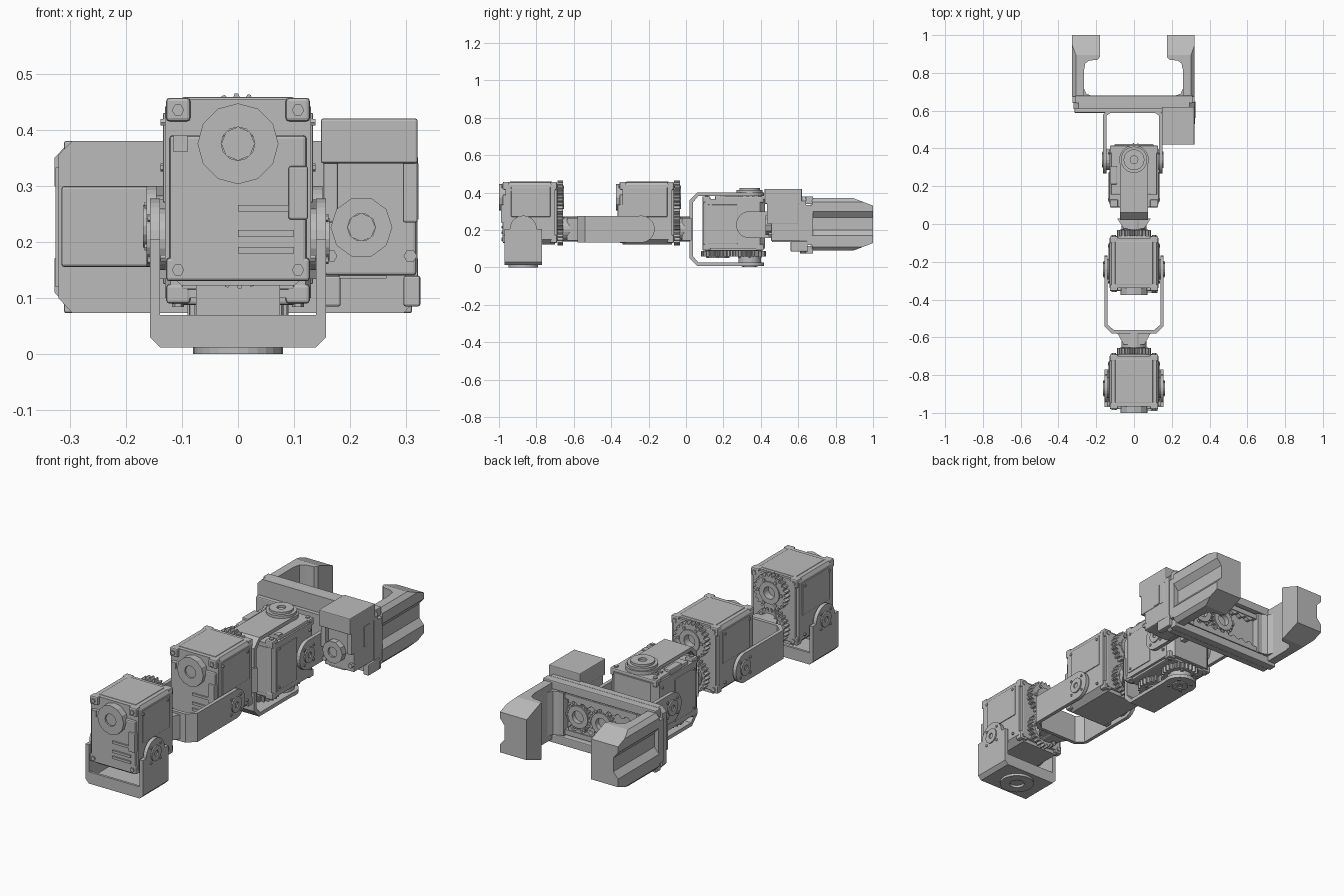
import bpy, bmesh, math
from mathutils import Matrix, Vector

cube = bpy.data.objects.get("Cube")
if cube:
    bpy.data.objects.remove(cube)

grey = bpy.data.materials.new("machined_grey")
grey.use_nodes = True
grey.diffuse_color = (0.5, 0.5, 0.5, 1)
grey.node_tree.nodes["Principled BSDF"].inputs["Base Color"].default_value = (0.5, 0.5, 0.5, 1)
HERE = Matrix.Identity(4)


def at(x, y, z):
    return Matrix.Translation((x, y, z))


def finish(name, bm, M=HERE, cuts=()):
    for co, no in cuts:
        geom = bm.verts[:] + bm.edges[:] + bm.faces[:]
        out = bmesh.ops.bisect_plane(bm, geom=geom, plane_co=co, plane_no=no, clear_outer=True)
        edges = [e for e in out["geom_cut"] if isinstance(e, bmesh.types.BMEdge)]
        bmesh.ops.holes_fill(bm, edges=edges)
    bmesh.ops.transform(bm, matrix=M, verts=bm.verts)
    bmesh.ops.recalc_face_normals(bm, faces=bm.faces)
    mesh = bpy.data.meshes.new(name)
    bm.to_mesh(mesh)
    bm.free()
    mesh.materials.append(grey)
    bpy.context.collection.objects.link(bpy.data.objects.new(name, mesh))


def box(name, x, y, z, M=HERE, bevel=0.0):
    bm = bmesh.new()
    bmesh.ops.create_cube(bm, size=1)
    for v in bm.verts:
        v.co = [lo + (c + 0.5) * (hi - lo) for c, (lo, hi) in zip(v.co, (x, y, z))]
    if bevel:
        bmesh.ops.bevel(bm, geom=bm.edges[:], offset=bevel, segments=2, profile=0.5, affect="EDGES")
    finish(name, bm, M)


def prism(name, outline, lo, hi, axis, M=HERE, hole=None, cuts=()):
    """Extrude an outline along an axis, with an optional matching hole outline."""
    put = {"x": lambda a, b, c: (c, a, b), "y": lambda a, b, c: (a, c, b), "z": lambda a, b, c: (a, b, c)}[axis]
    bm = bmesh.new()
    loops = [[[bm.verts.new(put(a, b, c)) for a, b in line] for c in (lo, hi)] for line in (outline, hole) if line]
    n = len(outline)
    for bottom, top in loops:
        for i in range(n):
            j = (i + 1) % n
            bm.faces.new((bottom[i], bottom[j], top[j], top[i]))
    for side in (0, 1):
        if hole:
            o, h = loops[0][side], loops[1][side]
            for i in range(n):
                j = (i + 1) % n
                bm.faces.new((o[i], o[j], h[j], h[i]))
        else:
            bm.faces.new(loops[0][side])
    finish(name, bm, M, cuts)


def circle(a, b, r, n):
    radii = r if isinstance(r, (list, tuple)) else [r]
    return [(a + radii[i % len(radii)] * math.cos(math.tau * i / n),
             b + radii[i % len(radii)] * math.sin(math.tau * i / n)) for i in range(n)]


def disc(name, a, b, r, lo, hi, axis, M=HERE, n=24, inner=0):
    prism(name, circle(a, b, r, n), lo, hi, axis, M, circle(a, b, inner, n) if inner else None)


def gear(name, a, b, r, lo, hi, M=HERE, teeth=24):
    prism(name, circle(a, b, (r, r, r - 0.012, r - 0.012), teeth * 4), lo, hi, "y", M,
          circle(a, b, 0.03, teeth * 4))
    disc(name + "_hub", a, b, 0.055, lo, hi + 0.006, "y", M, 20, 0.03)
    for i in range(6):
        t = math.tau * i / 6
        disc(name + "_bolt", a + 0.064 * math.cos(t), b + 0.064 * math.sin(t), 0.008, lo, hi + 0.006, "y", M, 6)


def servo(label, M, pivot, knob=True):
    """Geared servo, centred on its origin, knob towards -y and gears on +y."""
    prism(label + "_case", [(-.13, -.14), (-.1, -.168), (.1, -.168), (.13, -.14), (.13, .15),
                            (.12, .165), (-.12, .165), (-.13, .15)], -.13, .135, "y", M)
    box(label + "_front_cover", (-.122, .122), (-.145, -.125), (-.16, .1), M, 0.006)
    box(label + "_back_cover", (-.118, .118), (.13, .147), (-.15, .155), M, 0.006)
    box(label + "_top_plate", (-.1, .1), (-.11, .12), (.16, .168), M, 0.003)
    # recessed port frame and plugs on the front
    for z in (-.105, -.075, -.03):
        box(label + "_port_rib", (0, .1), (-.152, -.14), (z - .006, z + .006), M)
    box(label + "_port_side", (.09, .125), (-.155, -.12), (-.05, .045), M, 0.004)
    box(label + "_plug", (-.115, -.09), (-.15, -.12), (.07, .1), M)
    if knob:
        disc(label + "_knob", 0, .085, .072, -.165, -.12, "y", M, 12, .03)
        disc(label + "_knob_core", 0, .085, .03, -.158, -.12, "y", M, 8)
    for s in (-1, 1):
        # side panel, horn and corner clips
        box(label + "_side_panel", sorted((s * .125, s * .134)), (-.1, .11), (-.02, .14), M, 0.003)
        disc(label + "_horn", pivot, -.085, .055, *sorted((s * .12, s * .15)), "x", M, 20)
        for z in (-.14, .145):
            for y in (-.13, .125):
                box(label + "_corner_clip", sorted((s * .085, s * .128)), (y - .015, y + .02),
                    (z - .02, z + .022), M, 0.006)
                disc(label + "_corner_screw", s * .107, z, .011, y - .021, y + .026, "y", M, 6)
                disc(label + "_side_screw", y * .75, z * .85, .007, *sorted((s * .12, s * .138)), "x", M, 6)
    gear(label + "_drive_gear", 0, .085, .09, .147, .178, M)
    gear(label + "_output_gear", 0, -.085, .088, .147, .178, M)


def bracket(label, M, half, length, width, r=.072, t=.018, c=.04):
    """U bracket: pivot axis on x at the origin, base towards -y, width on z."""
    i, e = half - t, -length
    prism(label, [(-half, 0), (-half, e + c), (-half + c, e), (half - c, e), (half, e + c), (half, 0),
                  (i, 0), (i, e + c + t / 3), (i - c + t / 3, e + t), (-i + c - t / 3, e + t),
                  (-i, e + c + t / 3), (-i, 0)], -width, width, "z", M)
    for s in (-1, 1):
        disc(label + "_eye", 0, 0, r, *sorted((s * i, s * half)), "x", M, 28)
        disc(label + "_pivot_cap", 0, 0, .038, *sorted((s * i, s * (half + .006))), "x", M, 16, .014)
        for k in range(4):
            a = math.tau * (k + .5) / 4
            disc(label + "_bolt", .053 * math.cos(a), .053 * math.sin(a), .007,
                 *sorted((s * i, s * (half + .004))), "x", M, 6)


def neck(label, y0, y1):
    disc(label + "_collar", 0, .205, .066, y0, y1, "y", n=24)
    mid = (y0 + y1) / 2
    prism(label + "_flare", [(-.055, mid - .02), (.055, mid - .02), (.09, y1), (-.09, y1)], .145, .265, "z")


# Base bracket and first joint
servo("base_servo", at(0, -.835, .29), -.03)
bracket("base_bracket", at(0, -.87, .205) @ Matrix.Rotation(math.pi / 2, 4, "X"), .157, .193, .1, c=.018)
for y in (-.97, -.782):
    box("base_bracket_lip", (-.142, .142), (y, y + .012), (.02, .07))
disc("base_foot", 0, -.87, .08, 0, .02, "z", n=28, inner=.035)

# Second joint
neck("first_neck", -.66, -.575)
bracket("arm_bracket", at(0, -.24, .205), .157, .34, .071)
servo("arm_servo", at(0, -.21, .29), -.03)

# Third joint, laid on its back
neck("second_neck", -.035, .03)
wrist_turn = Matrix.Rotation(math.pi, 4, Vector((0, 1, -1)))
servo("wrist_servo", at(0, .255, .235) @ wrist_turn, .007, knob=False)
bracket("wrist_bracket", at(0, .34, .204) @ Matrix.Rotation(math.pi / 2, 4, "Y"), .196, .32, .075, r=.078)
disc("wrist_top_disc", 0, .34, .07, .39, .413, "z", n=28)
disc("wrist_top_boss", 0, .34, .055, .41, .424, "z", n=28, inner=.02)
disc("wrist_bottom_disc", 0, .34, .06, .01, .06, "z", n=28)

# Gripper bracket, mounting plate and rail
bracket("gripper_bracket", at(-.006, .34, .228) @ Matrix.Rotation(math.pi, 4, "Z"), .157, .265, .072, c=.025)
box("mounting_plate", (-.315, .15), (.588, .612), (.155, .3), bevel=.006)
prism("rail_back", [(-.32, .1), (-.295, .073), (.295, .073), (.32, .1), (.32, .355), (.295, .38),
                    (-.295, .38), (-.32, .355)], .61, .642, "y")
for low, high in ((.073, .115), (.338, .38)):
    box("rail_lip", (-.31, .31), (.64, .68), (low, high), bevel=.004)
for low, high in ((.125, .15), (.303, .328)):
    box("rail_slide", (-.3, .3), (.64, .668), (low, high))

# Pinions and racks inside the rail
gear("pinion", 0, .226, .068, .64, .66, teeth=20)
gear("motor_pinion", .13, .226, .068, .64, .658, teeth=20)
for z, s in ((.155, 1), (.297, -1)):
    teeth = [(-.18 + .012 * i, z + s * (.012 if i % 4 in (1, 2) else 0)) for i in range(31)]
    prism("rack", teeth + [(.18, z - s * .012), (-.18, z - s * .012)], .642, .664, "y")

# Gripper motor
box("motor_case", (.155, .318), (.455, .615), (.14, .35), bevel=.006)
box("motor_head", (.148, .32), (.42, .62), (.34, .42), bevel=.004)
for x in (.158, .3):
    box("motor_side_rail", (x - .006, x + .02), (.432, .6), (.235, .35), bevel=.003)
    box("motor_foot", (x - .005, x + .025), (.56, .65), (.085, .14), bevel=.004)
    for z in (.175, .33):
        disc("motor_screw", x + .007, z, .012, .44, .47, "y", n=6)
box("motor_base", (.18, .265), (.46, .61), (.135, .16))
disc("motor_knob", .22, .226, .055, .425, .47, "y", n=10, inner=.025)
disc("motor_knob_core", .22, .226, .025, .435, .47, "y", n=8)
box("motor_side_panel", (.31, .322), (.53, .57), (.24, .34))

# Jaws: grooved outer walls, tips with sloped ends, and carriages
for s, label in ((1, "left"), (-1, "right")):
    flip = at(-.003, 0, 0) @ Matrix.Diagonal((s, 1, 1, 1))
    slopes = [((0, .895, .37), (0, .38, 1)), ((0, .895, .09), (0, .38, -1))]
    prism(label + "_jaw_wall", [(.262, .09), (.305, .09), (.324, .11), (.324, .17), (.298, .2), (.298, .268),
                                (.324, .3), (.324, .35), (.305, .37), (.262, .37)],
          .675, 1.0, "y", flip, cuts=slopes)
    prism(label + "_jaw_tip", [(.298, .82), (.26, .82), (.255, .85), (.235, .865), (.19, .87), (.177, .885),
                               (.177, 1.0), (.298, 1.0)], .09, .37, "z", flip, cuts=slopes)
    prism(label + "_jaw_root", [(.298, .665), (.225, .665), (.225, .68), (.25, .69), (.263, .72), (.298, .72)],
          .118, .335, "z", flip)
    box(label + "_jaw_carriage", (.2, .322), (.64, .678), (.12, .333), flip)
